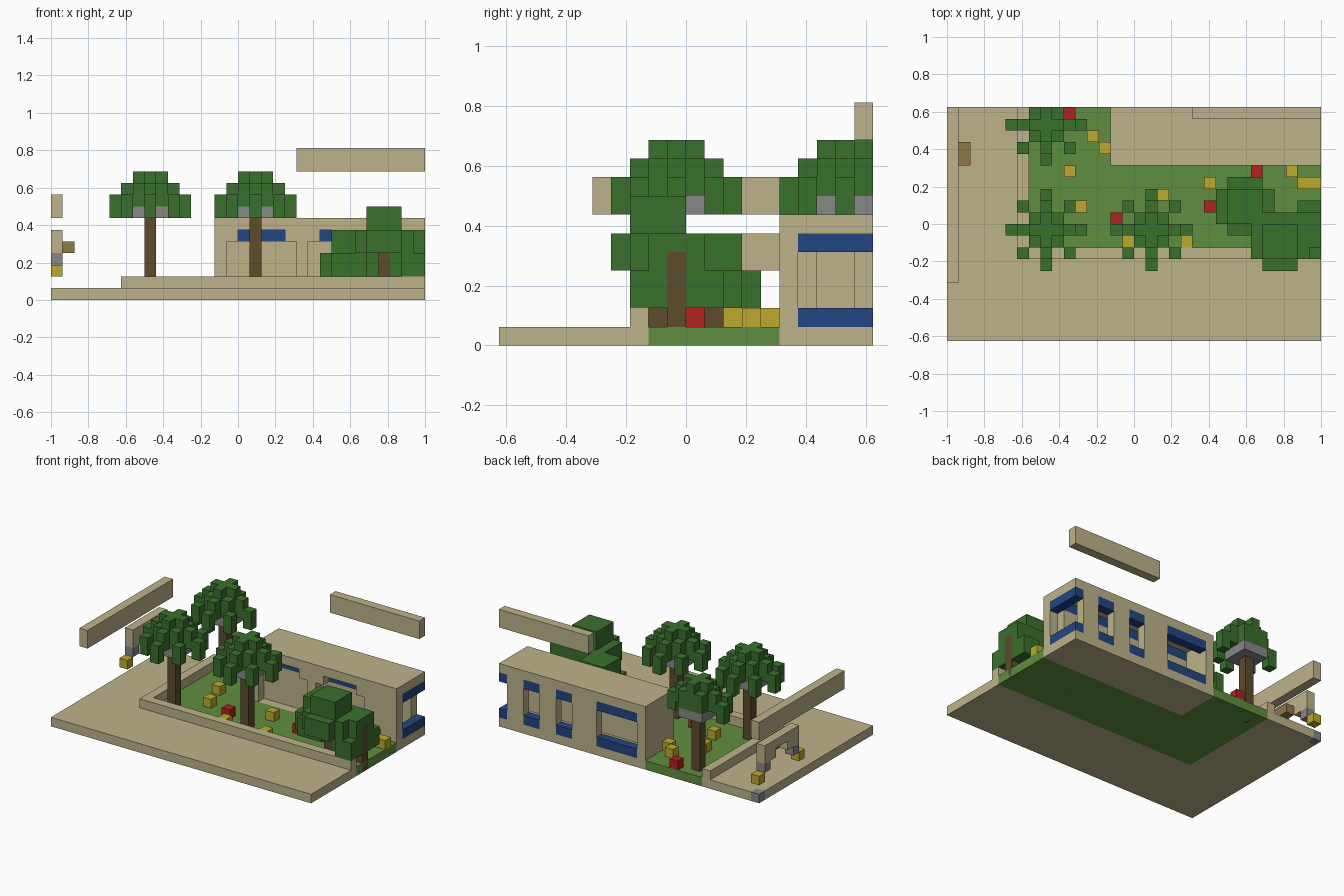
import bpy
import bmesh
from mathutils import Vector

cube = bpy.data.objects.get("Cube")
if cube:
    bpy.data.objects.remove(cube, do_unlink=True)

U = 1 / 16  # size of one block


def material(name, r, g, b):
    m = bpy.data.materials.new(name)
    m.use_nodes = True
    m.diffuse_color = (r, g, b, 1)
    m.node_tree.nodes["Principled BSDF"].inputs["Base Color"].default_value = (r, g, b, 1)
    return m


SAND = material("sandstone", .51, .45, .255)
GRASS = material("grass_green", .114, .275, .05)
LEAF = material("leaf_green", .042, .162, .026)
BARK = material("bark_brown", .109, .07, .027)
BLUE = material("window_blue", .015, .061, .223)
YELLOW = material("flower_yellow", .503, .402, .026)
RED = material("flower_red", .445, .0144, .0176)
GREY = material("stone_grey", .242, .242, .242)
WOOD = material("sign_wood", .275, .188, .07)


def finish(name, bm, mat):
    # block corner coordinates to model space
    for v in bm.verts:
        v.co = (v.co - Vector((16, 10, 0))) * U
    me = bpy.data.meshes.new(name)
    bm.to_mesh(me)
    bm.free()
    me.materials.append(mat)
    bpy.context.collection.objects.link(bpy.data.objects.new(name, me))


def boxes(name, mat, *spans):
    """Each span is (x range, y range, z range) in block units."""
    bm = bmesh.new()
    for span in spans:
        made = bmesh.ops.create_cube(bm, size=1)["verts"]
        for v in made:
            v.co = Vector([a + (b - a) * (c + .5) for (a, b), c in zip(span, v.co)])
    finish(name, bm, mat)


def blocks(name, mat, cells):
    """Skin a set of unit blocks, keeping outer faces only."""
    bm = bmesh.new()
    for cell in cells:
        for axis in range(3):
            for side in (0, 1):
                beside = list(cell)
                beside[axis] += side * 2 - 1
                if tuple(beside) in cells:
                    continue
                ring = []
                for a, b in ((0, 0), (1, 0), (1, 1), (0, 1)):
                    p = list(cell)
                    p[axis] += side
                    p[(axis + 1) % 3] += a
                    p[(axis + 2) % 3] += b
                    ring.append(bm.verts.new(p))
                bm.faces.new(ring if side else ring[::-1])
    bmesh.ops.remove_doubles(bm, verts=bm.verts, dist=.001)
    finish(name, bm, mat)


def inside(cells):
    return {c for c in cells if 0 <= c[0] < 32 and 0 <= c[1] < 20}


# Ground and low garden wall
boxes("paving", SAND,
      ((0, 32), (0, 8), (0, 1)), ((0, 7), (8, 19), (0, 1)),
      ((1, 7), (19, 20), (0, 1)), ((14, 32), (15, 20), (0, 1)))
boxes("lawn", GRASS, ((7, 32), (8, 15), (0, 1)), ((7, 14), (15, 20), (0, 1)))
boxes("garden_wall", SAND, ((6, 32), (7, 8), (1, 2)), ((6, 7), (8, 20), (1, 2)))

# Building: roof, left wall, arcaded front and inner wall
boxes("roof", SAND, ((14, 32), (15, 20), (6, 7)))
boxes("left_wall", SAND, ((14, 15), (16, 20), (1, 6)))
boxes("front_arcade", SAND,
      ((14, 15), (15, 16), (1, 5)), ((21, 22), (15, 16), (1, 5)),
      ((28, 32), (15, 16), (1, 5)), ((14, 16), (15, 16), (5, 6)),
      ((20, 23), (15, 16), (5, 6)), ((27, 32), (15, 16), (5, 6)))
boxes("inner_wall", SAND, ((15, 31), (16, 17), (1, 5)))
boxes("inner_frieze", BLUE, ((15, 31), (16, 17), (5, 6)))

# Back piers with blue sill and head strips in the gaps
piers = [(14, 15), (20, 23), (25, 27), (29, 31)]
boxes("back_piers", SAND, *[(p, (19, 20), (1, 6)) for p in piers[1:]])
for name, z in (("window_sills", (1, 2)), ("window_heads", (5, 6))):
    gaps = [((a[1], b[0]), (19, 20), z) for a, b in zip(piers, piers[1:])]
    boxes(name, BLUE, *gaps, ((31, 32), (16, 20), z))

# Raised beams
boxes("back_beam", SAND, ((21, 32), (19, 20), (11, 13)))
boxes("left_beam", SAND, ((0, 1), (5, 20), (7, 9)))

# Gate on the left edge with lamps and sign
boxes("gate_arch", SAND, ((0, 1), (13, 19), (5, 6)),
      ((0, 1), (13, 15), (4, 5)), ((0, 1), (17, 19), (4, 5)))
boxes("gate_feet", GREY, *[((0, 1), (y, y + 1), (3, 4)) for y in (13, 18)])
boxes("gate_lamps", YELLOW, *[((0, 1), (y, y + 1), (2, 3)) for y in (12, 19)])
boxes("corner_stone", GREY, ((0, 1), (19, 20), (0, 1)))
boxes("gate_sign", WOOD, ((1, 2), (15, 17), (4, 5)))


# Palms: domed crown with four arms and four drooping corner fronds
def palm(name, cx, cy):
    crown = set()
    near = (-1, 0, 1)
    for x in near:
        for y in near:
            crown |= {(x, y, 8), (x, y, 9)}
            if x * y == 0:
                crown.add((x, y, 10))
    for dx, dy in ((1, 0), (-1, 0), (0, 1), (0, -1)):
        crown |= {(2 * dx, 2 * dy, z) for z in (8, 9)}
        crown |= {(3 * dx, 3 * dy, z) for z in (7, 8)}
    for sx in (-2, 2):
        for sy in (-2, 2):
            crown |= {(sx, sy, z) for z in (7, 8)}
    blocks(name + "_crown", LEAF, inside({(cx + x, cy + y, z) for x, y, z in crown}))
    fruit = {(cx + x, cy + y, 7) for x in near for y in near if x or y}
    blocks(name + "_fruit", GREY, inside(fruit))
    boxes(name + "_trunk", BARK, ((cx, cx + 1), (cy, cy + 1), (0, 8)))


palm("left_palm", 8, 9)
palm("middle_palm", 17, 9)
palm("back_palm", 8, 18)

# Bushy trees: rounded lower tier and smaller upper tier on short trunks
leaves = set()
trunks = []
for cx, cy, base, trunk_top in ((25, 11, 2, 2), (28, 8, 4, 4), (31, 9, 2, 5)):
    for x in range(-2, 3):
        for y in range(-2, 3):
            if abs(x) + abs(y) < 4:
                leaves |= {(cx + x, cy + y, base + z) for z in (0, 1)}
            if abs(x) < 2 and abs(y) < 2:
                leaves |= {(cx + x, cy + y, base + z) for z in (2, 3)}
    trunks.append((cx, cy, trunk_top))
for cx, cy, top in trunks:
    leaves -= {(cx, cy, z) for z in range(top)}
leaves -= {(28, 7, 2), (28, 7, 3)}
blocks("bush_leaves", LEAF, inside(leaves))
boxes("bush_trunks", BARK, *[((x, x + 1), (y, y + 1), (0, t)) for x, y, t in trunks])

# Flowers on the lawn
yellow = [(12, 17), (13, 16), (10, 14), (11, 11), (15, 8), (20, 8),
          (18, 12), (22, 13), (29, 14), (30, 13), (31, 13)]
red = [(10, 19), (14, 10), (22, 11), (26, 14)]
for name, mat, spots in (("yellow_flowers", YELLOW, yellow), ("red_flowers", RED, red)):
    blocks(name, mat, {(x, y, 1) for x, y in spots})
